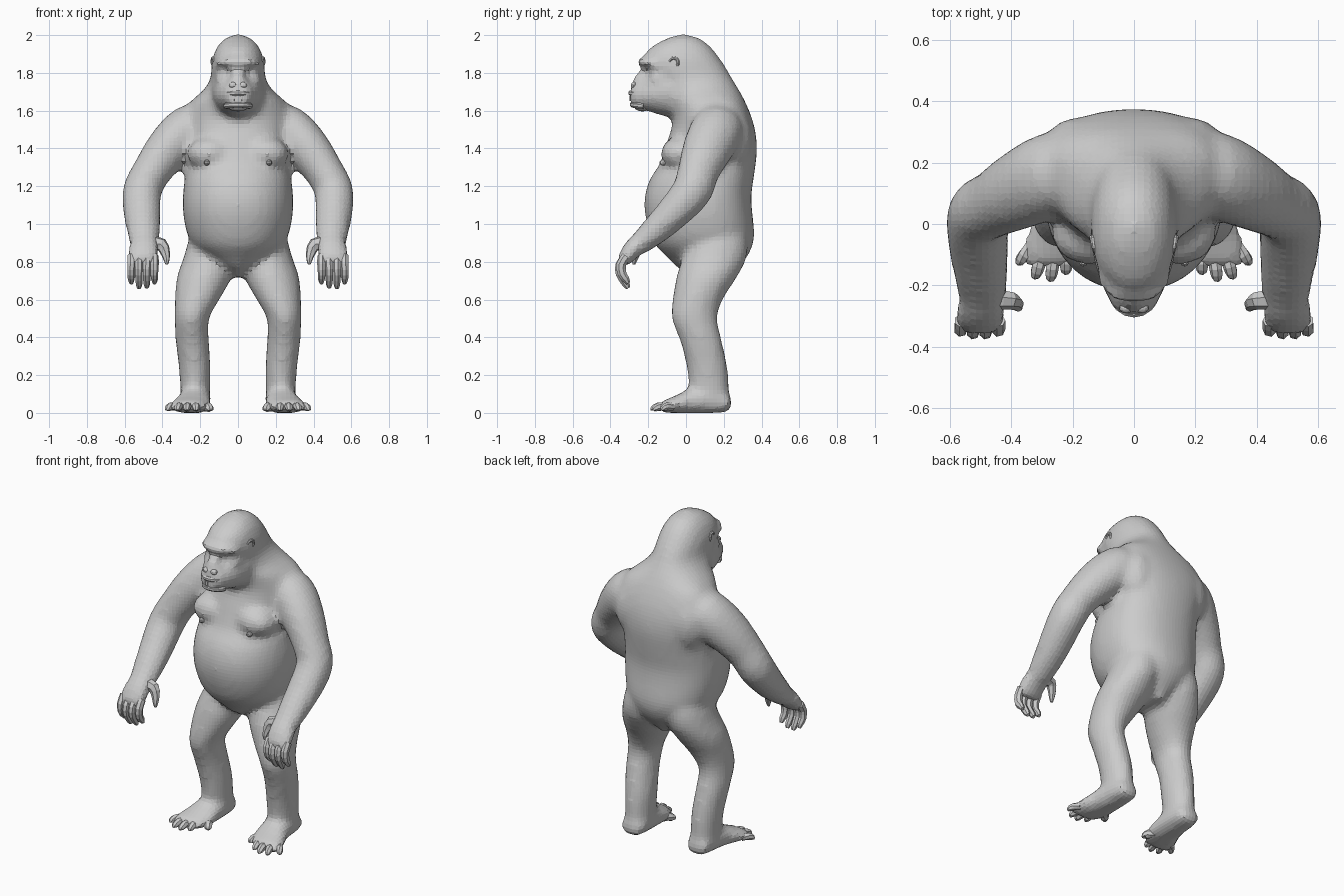
import bpy, bmesh, math
from mathutils import Vector, Matrix

X, Y, Z = Vector((1, 0, 0)), Vector((0, 1, 0)), Vector((0, 0, 1))


def smooth(rows, steps):
    """Catmull-Rom interpolation of rows of numbers."""
    out = []
    for i in range(len(rows) - 1):
        a, b, c, d = (rows[min(max(k, 0), len(rows) - 1)] for k in range(i - 1, i + 3))
        for s in range(steps):
            t = s / steps
            out.append([0.5 * (2 * q + (r - p) * t + (2 * p - 5 * q + 4 * r - w) * t * t
                               + (3 * q - p - 3 * r + w) * t ** 3) for p, q, r, w in zip(a, b, c, d)])
    out.append(list(rows[-1]))
    return out


def finish(name, bm, mirror):
    bmesh.ops.recalc_face_normals(bm, faces=bm.faces)
    me = bpy.data.meshes.new(name)
    bm.to_mesh(me)
    bm.free()
    ob = bpy.data.objects.new(name, me)
    bpy.context.collection.objects.link(ob)
    if mirror:
        ob.modifiers.new("Mirror", 'MIRROR').use_mirror_merge = False
    return ob


def skin(name, rings, mirror=False):
    """Join rings of points into a capped tube."""
    bm = bmesh.new()
    vs = [[bm.verts.new(p) for p in r] for r in rings]
    n = len(vs[0])
    for a, b in zip(vs, vs[1:]):
        for i in range(n):
            j = (i + 1) % n
            bm.faces.new((a[i], a[j], b[j], b[i]))
    bm.faces.new(vs[0])
    bm.faces.new(vs[-1])
    return finish(name, bm, mirror)


def limb(name, rows, n=14, steps=2, axis=None, ref=X, mirror=True, floor=False):
    """Tube through rows of x, y, z, radius along ref, radius across it."""
    rows = smooth(rows, steps)
    rings = []
    for i, (x, y, z, ru, rv) in enumerate(rows):
        a, b = rows[max(i - 1, 0)], rows[min(i + 1, len(rows) - 1)]
        t = axis or (Vector(b[:3]) - Vector(a[:3])).normalized()
        u = (ref - t * ref.dot(t)).normalized()
        v = t.cross(u)
        ring = []
        for k in range(n):
            w = math.tau * (k + 0.5) / n
            p = Vector((x, y, z)) + u * ru * math.cos(w) + v * rv * math.sin(w)
            if floor:
                p.z = max(p.z, 0.0)
            ring.append(p)
        rings.append(ring)
    return skin(name, rings, mirror)


def ball(name, loc, size, mirror=False, tilt=0, seg=14):
    bm = bmesh.new()
    m = Matrix.Translation(loc) @ Matrix.Rotation(tilt, 4, 'X') @ Matrix.Diagonal((*size, 1))
    bmesh.ops.create_uvsphere(bm, u_segments=seg, v_segments=seg // 2 + 1, radius=1, matrix=m)
    return finish(name, bm, mirror)


# Torso, neck and cranium: z, front y, back y, half width, y of widest point
body = [
    (.72, .03, .24, .03, .14), (.77, -.045, .28, .095, .14), (.82, -.095, .32, .165, .13),
    (.88, -.155, .35, .235, .12), (.95, -.19, .362, .27, .11), (1.05, -.217, .352, .29, .10),
    (1.15, -.218, .346, .292, .10), (1.24, -.19, .358, .282, .11), (1.31, -.143, .368, .272, .13),
    (1.38, -.118, .375, .272, .15), (1.46, -.092, .372, .28, .17), (1.53, -.07, .358, .29, .18),
    (1.59, -.07, .338, .285, .18), (1.65, -.09, .312, .25, .17), (1.71, -.11, .28, .182, .11),
    (1.77, -.17, .244, .146, .02), (1.83, -.214, .21, .141, -.02), (1.88, -.224, .176, .134, -.03),
    (1.93, -.193, .138, .115, -.03), (1.97, -.128, .093, .084, -.025), (1.99, -.082, .053, .053, -.02),
    (2.004, -.035, .0, .015, -.02)]
rings = []
for z, f, b, w, m in smooth(body, 2):
    ring = []
    back = .88 - .28 * math.exp(-((z - 1.45) / .2) ** 2)   # broad flat upper back
    for k in range(36):
        t = math.tau * k / 36
        c, s = math.cos(t), math.sin(t)
        x = w * math.copysign(abs(c) ** .92, c)
        y = m + (b - m) * s ** back if s > 0 else m - (m - f) * abs(s) ** .92
        ring.append((x, y, z))
    rings.append(ring)
parts = [skin("body", rings)]

# Chest and shoulder blades
parts.append(ball("chest_muscle", (.145, -.03, 1.37), (.125, .105, .09), True, -.2, 18))
parts.append(ball("shoulder_blade", (.18, .235, 1.45), (.12, .115, .17), True, 0, 18))
ball("nipple", (.165, -.122, 1.325), (.016, .018, .016), True, 0, 8)

# Arms
parts.append(limb("arm", [
    (.12, .18, 1.56, .10, .11), (.255, .165, 1.50, .132, .14), (.365, .115, 1.40, .122, .134),
    (.455, .066, 1.28, .104, .112), (.507, .032, 1.175, .104, .107), (.508, -.062, 1.065, .10, .093),
    (.50, -.16, .97, .089, .078), (.495, -.245, .895, .077, .06)], 16, 3))
parts.append(limb("palm", [
    (.495, -.22, .92, .074, .06), (.498, -.275, .875, .082, .054), (.503, -.32, .82, .086, .042),
    (.503, -.332, .785, .077, .03)], 12))
for i, (tip, out) in enumerate([(.685, 0), (.663, .01), (.66, .01), (.685, 0)]):
    x = .442 + .041 * i
    limb("finger", [
        (x, -.315, .83, .022, .025), (x, -.343 - out / 2, .785, .0225, .026),
        (x + .002, -.338 - out, .735, .021, .024), (x, -.318, tip + .022, .018, .02),
        (x, -.306, tip, .01, .011)], 7)
limb("thumb", [
    (.45, -.245, .895, .035, .04), (.405, -.25, .89, .03, .036), (.386, -.26, .85, .022, .026),
    (.378, -.272, .81, .015, .016), (.377, -.275, .785, .007, .007)], 7, ref=Y)

# Legs
parts.append(limb("leg", [
    (.12, .19, 1.0, .09, .10), (.135, .17, .92, .125, .155), (.152, .15, .82, .138, .172),
    (.178, .11, .72, .147, .162), (.216, .062, .60, .119, .134), (.244, .045, .50, .092, .122),
    (.242, .08, .38, .089, .112), (.23, .11, .25, .085, .109), (.226, .123, .13, .08, .106),
    (.225, .138, .03, .078, .1)], 16, 3, axis=-Z))

# Feet
parts.append(limb("foot", [
    (.225, .24, .045, .05, .035), (.225, .205, .06, .072, .062), (.226, .11, .07, .084, .08),
    (.235, .02, .06, .092, .07), (.25, -.05, .045, .108, .05), (.268, -.11, .034, .10, .036),
    (.275, -.14, .028, .08, .024)], 14, 2, axis=-Y, floor=True))
toes = [(.20, -.02, .145, -.085, .027), (.222, -.09, .222, -.155, .022), (.262, -.10, .272, -.178, .022),
        (.30, -.095, .322, -.17, .022), (.335, -.07, .375, -.125, .021)]
for x0, y0, x1, y1, r in toes:
    xm, ym = x0 * .4 + x1 * .6, y0 * .4 + y1 * .6
    limb("toe", [(x0, y0, .032, r, r), (xm, ym, .034, r, r),
                 (x1 * .9 + xm * .1, y1 * .9 + ym * .1, .02, r * .8, r * .75),
                 (x1, y1, .012, r * .4, r * .4)], 7, floor=True)

# Muzzle, nose bridge, cheeks and brow
parts.append(limb("muzzle", [
    (0, .02, 1.71, .13, .13), (0, -.05, 1.705, .14, .144), (0, -.13, 1.70, .13, .126),
    (0, -.20, 1.69, .106, .094), (0, -.25, 1.685, .082, .079), (0, -.28, 1.68, .065, .066),
    (0, -.295, 1.68, .047, .047)], 18, 2, axis=-Y, mirror=False))
parts.append(limb("nose_bridge", [
    (0, -.18, 1.87, .03, .04), (0, -.20, 1.82, .03, .04), (0, -.23, 1.775, .04, .04),
    (0, -.26, 1.735, .046, .034), (0, -.26, 1.71, .03, .02)], 10, mirror=False))
parts.append(ball("cheek", (.075, -.14, 1.765), (.05, .06, .045), True, 0, 12))
parts.append(limb("brow_ridge", [
    (-.105, -.15, 1.842, .016, .025), (-.08, -.20, 1.856, .02, .032), (-.04, -.228, 1.86, .022, .032),
    (0, -.23, 1.858, .02, .03), (.04, -.228, 1.86, .022, .032), (.08, -.20, 1.856, .02, .032),
    (.105, -.15, 1.842, .016, .025)], 8, ref=Z, mirror=False))
ball("eye", (.048, -.204, 1.822), (.018, .014, .01), True, 0, 10)
ball("nostril", (.026, -.274, 1.735), (.022, .018, .017), True, .3, 10)


# Mouth
def arc(name, z, width, front, r):
    pts = []
    for k in range(9):
        a = math.pi * k / 8
        pts.append((width * math.cos(a), -.225 - front * math.sin(a), z + .008 * math.sin(a), r, r))
    limb(name, pts, 8, 1, ref=Z, mirror=False)


arc("upper_lip", 1.685, .066, .066, .015)
arc("lower_lip", 1.624, .062, .056, .017)
ball("chin", (0, -.23, 1.622), (.055, .045, .026), False, 0, 12)
for i in range(6):
    a = math.radians(50 + 16 * i)
    h = .036 if i in (0, 5) else .026
    bm = bmesh.new()
    bmesh.ops.create_cube(bm, size=1, matrix=Matrix.Translation(
        (.06 * math.cos(a), -.229 - .062 * math.sin(a), 1.664))
        @ Matrix.Rotation(math.pi / 2 - a, 4, 'Z') @ Matrix.Diagonal((.014, .014, h, 1)))
    finish("tooth", bm, False)

# Ears
limb("ear_rim", [
    (.127, -.05, 1.825, .006, .008), (.136, -.042, 1.85, .009, .009), (.135, -.05, 1.875, .009, .009),
    (.130, -.075, 1.877, .009, .009), (.127, -.09, 1.86, .007, .008)], 8)

# Fuse the large masses into one continuous skin
bpy.ops.object.select_all(action='DESELECT')
for p in parts:
    p.select_set(True)
bpy.context.view_layer.objects.active = parts[0]
bpy.ops.object.convert(target='MESH')
bpy.ops.object.join()
skin_ob = bpy.context.view_layer.objects.active
skin_ob.name = "body"
rm = skin_ob.modifiers.new("Fuse", 'REMESH')
rm.mode, rm.voxel_size = 'VOXEL', .022
sm = skin_ob.modifiers.new("Soften", 'SMOOTH')
sm.factor, sm.iterations = .5, 5
